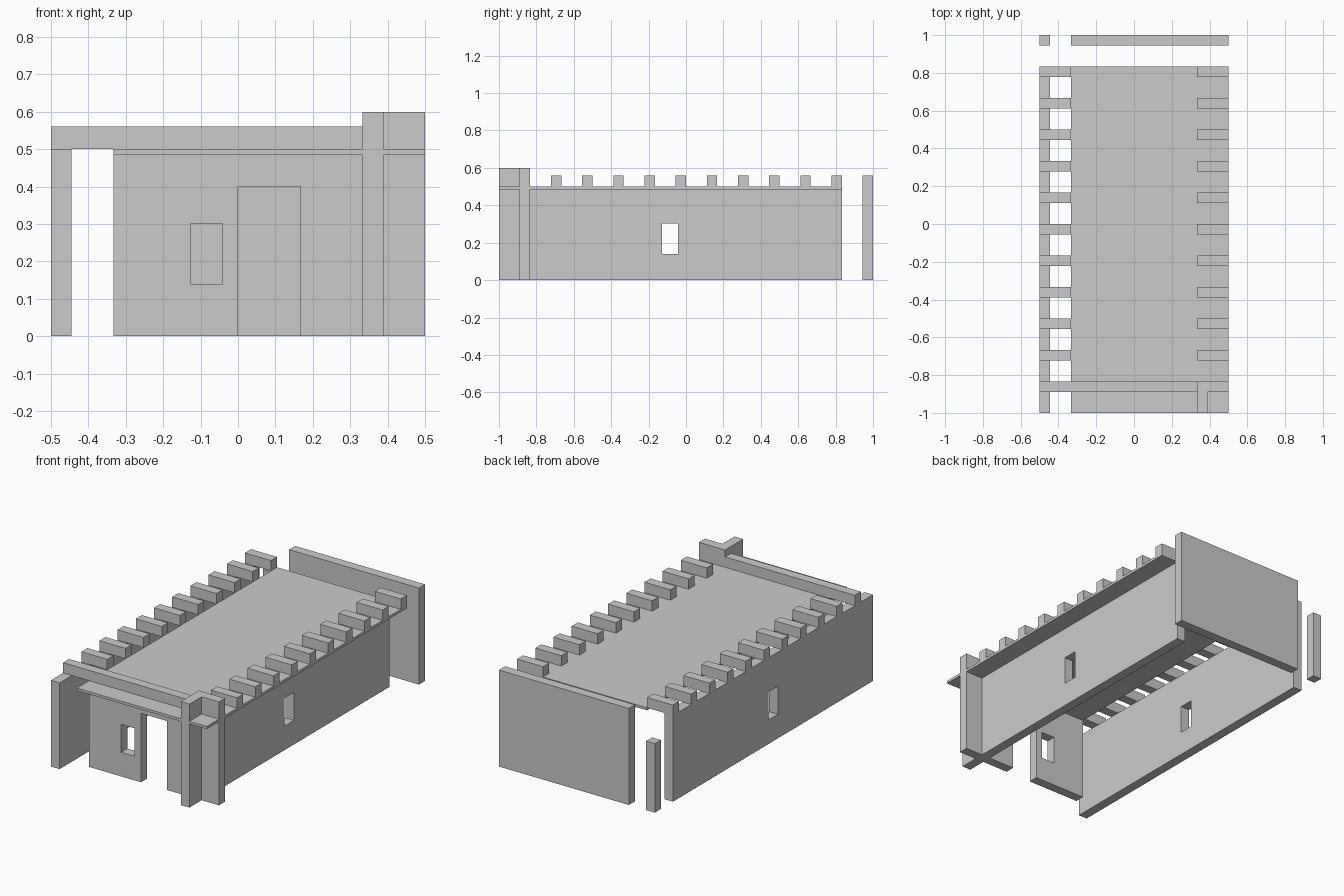
import bpy, bmesh

if "Cube" in bpy.data.objects:
    bpy.data.objects.remove(bpy.data.objects["Cube"])

T = 1 / 18            # wall thickness module
ROOF, SLAB = 0.5, 0.485
PARAPET, TOWER, DOOR = 0.56, 0.6, 0.4
WIN, WIN_Z = (-0.127, -0.042), (0.14, 0.302)


def block(name, x, y, z):
    """Box from (min, max) ranges on each axis."""
    bm = bmesh.new()
    bmesh.ops.create_cube(bm, size=1)
    for v in bm.verts:
        v.co = [r[0] if c < 0 else r[1] for c, r in zip(v.co, (x, y, z))]
    mesh = bpy.data.meshes.new(name)
    bm.to_mesh(mesh)
    bm.free()
    obj = bpy.data.objects.new(name, mesh)
    bpy.context.collection.objects.link(obj)
    return obj


def cut(wall, name, x, y, z):
    """Cut a box-shaped opening through a wall."""
    cutter = block(name, x, y, z)
    cutter.hide_render = True
    cutter.hide_set(True)
    mod = wall.modifiers.new(name, 'BOOLEAN')
    mod.operation = 'DIFFERENCE'
    mod.solver = 'EXACT'
    mod.object = cutter


# Side walls with one window each
left = block("left_wall", (-9 * T, -8 * T), (-1, 15 * T), (0, ROOF))
cut(left, "left_window_cutter", (-0.6, -0.4), WIN, WIN_Z)
right = block("right_wall", (6 * T, 7 * T), (-15 * T, 15 * T), (0, SLAB))
cut(right, "right_window_cutter", (0.3, 0.45), WIN, WIN_Z)

# Front wall with window and doorway
front = block("front_wall", (-6 * T, 6 * T), (-16 * T, -15 * T), (0, SLAB))
cut(front, "front_window_cutter", WIN, (-0.95, -0.8), WIN_Z)
cut(front, "doorway_cutter", (0, 3 * T), (-0.95, -0.8), (-0.1, DOOR))

# Back wall and the free-standing corner post
block("back_wall", (-6 * T, 0.5), (17 * T, 1), (0, PARAPET))
block("corner_post", (-9 * T, -8 * T), (17 * T, 1), (0, DOOR))

# Roof slab and front parapet
block("roof_slab", (-6 * T, 0.5), (-1, 15 * T), (SLAB, ROOF))
block("front_parapet", (-9 * T, 6 * T), (-16 * T, -15 * T), (ROOF, PARAPET))

# L-shaped front corner pier
block("pier_front_leg", (6 * T, 7 * T), (-1, -15 * T), (0, TOWER))
block("pier_side_leg", (7 * T, 9 * T), (-16 * T, -15 * T), (0, TOWER))

# Battlements along both long sides
for side, x in (("left", (-9 * T, -6 * T)), ("right", (6 * T, 9 * T))):
    for i in range(10):
        y = (-12 + 3 * i) * T
        block(f"{side}_battlement_{i + 1}", x, (y - T, y), (ROOF, PARAPET))
